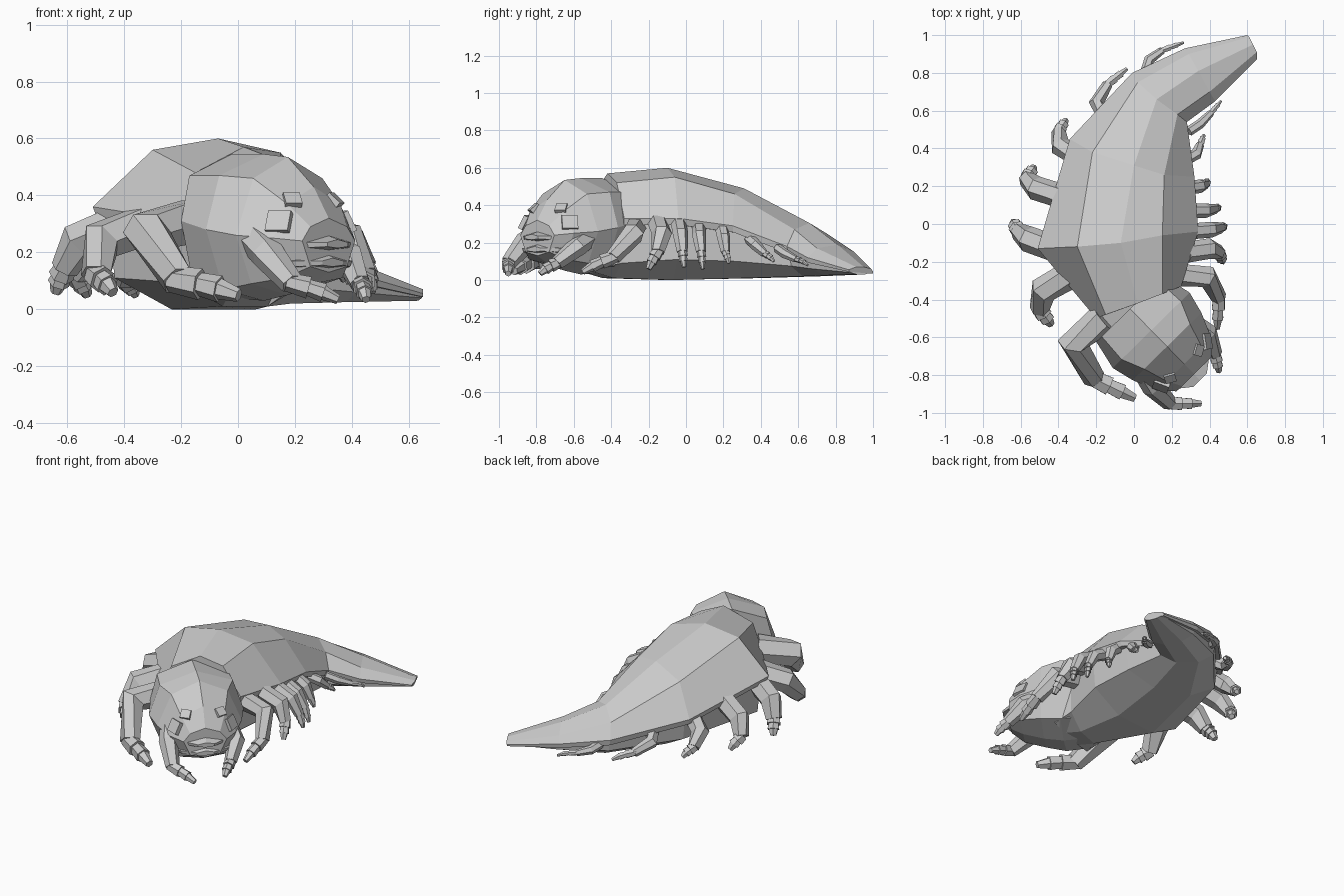
import bpy, bmesh
from mathutils import Vector as V, Matrix


def mesh_object(name, bm):
    bmesh.ops.recalc_face_normals(bm, faces=bm.faces)
    me = bpy.data.meshes.new(name)
    bm.to_mesh(me)
    bm.free()
    ob = bpy.data.objects.new(name, me)
    bpy.context.collection.objects.link(ob)
    return ob


def loft(bm, rings):
    rows = [[bm.verts.new(p) for p in r] for r in rings]
    for a, b in zip(rows, rows[1:]):
        n = len(a)
        for i in range(n):
            j = (i + 1) % n
            bm.faces.new((a[i], a[j], b[j], b[i]))
    bm.faces.new(rows[0])
    bm.faces.new(rows[-1])


# Shell cross-sections, left rim over the back to right rim, front to tail
arches = [
    [(-.20, -.50, .31), (-.15, -.48, .48), (.02, -.42, .57), (.15, -.37, .52), (.25, -.33, .33)],
    [(-.51, -.13, .36), (-.30, -.12, .56), (-.07, -.10, .60), (.15, -.06, .55), (.34, -.04, .33)],
    [(-.34, .45, .25), (-.22, .38, .44), (0, .31, .49), (.16, .26, .46), (.32, .25, .29)],
    [(-.01, .80, .16), (.02, .75, .25), (.12, .66, .305), (.23, .58, .27), (.28, .54, .18)],
    [(.27, .93, .11), (.29, .90, .15), (.34, .81, .19), (.40, .70, .17), (.43, .65, .12)],
    [(.60, 1.0, .045), (.61, .99, .06), (.63, .95, .07), (.65, .91, .07), (.65, .87, .055)],
]
lows = [.09, .11, .10, .075, .06, .04]
bottoms = [.01, .0, .01, .02, .025, .03]

shell_rings, belly_rings = [], []
for arch, low, bot in zip(arches, lows, bottoms):
    pts = [V(p) for p in arch]
    c = (pts[0] + pts[-1]) / 2

    def inset(p, f, z):
        q = c.lerp(p, f)
        return V((q.x, q.y, z))
    l, r = pts[0], pts[-1]
    dz = min(.035, l.z * .25)
    shell_rings.append(pts + [inset(r, .97, r.z - dz), inset(l, .97, l.z - dz)])
    belly_rings.append([inset(l, .88, l.z), inset(l, .82, low), inset(l, .35, bot),
                        inset(r, .35, bot), inset(r, .84, low), inset(r, .88, r.z)])
# Belly reaches forward under the head
belly_rings.insert(0, [p + V((.02, -.13, .04 if p.z < .05 else -.03)) for p in belly_rings[0]])

bm = bmesh.new()
loft(bm, shell_rings)
mesh_object("shell", bm)
bm = bmesh.new()
loft(bm, belly_rings)
mesh_object("belly", bm)

# Head is symmetric about its own axis, turned towards the front right
F, S, O = V((.70, -.714, 0)), V((.714, .70, 0)), V((0, -.47, 0))


def head_point(u, v, z):
    return O + F * u + S * v + V((0, 0, z))


def head_ring(u, top, half, bottom):
    return ([head_point(u, 0, top)] + [head_point(u, v, z) for v, z in half] +
            [head_point(u, 0, bottom)] + [head_point(u, -v, z) for v, z in reversed(half)])


bm = bmesh.new()
loft(bm, [
    head_ring(-.03, .545, [(.21, .47), (.25, .31), (.19, .08)], .04),
    head_ring(.13, .545, [(.22, .47), (.285, .28), (.20, .07)], .03),
    head_ring(.25, .535, [(.17, .46), (.255, .26), (.18, .09)], .05),
    head_ring(.38, .43, [(.13, .37), (.20, .25), (.14, .11)], .09),
    head_ring(.455, .32, [(.09, .29), (.13, .24), (.09, .15)], .13),
])
head = mesh_object("head", bm)

# Upper lip and lower jaw
for name, z, tip in (("upper_lip", .235, .50), ("lower_jaw", .17, .475)):
    bm = bmesh.new()
    loft(bm, [head_ring(.34, z + .03, [(.20, z - .01), (.19, z - .03)], z - .03),
              head_ring(.43, z + .03, [(.14, z), (.13, z - .02)], z - .03),
              head_ring(tip, z + .01, [(.05, z), (.05, z - .015)], z - .02)])
    mesh_object(name, bm)

# Flat eyes lying on the head surface, two each side
for side in (-1, 1):
    for name, u, v, z, size in (("small_eye", .38, .105, .385, .06), ("large_eye", .375, .165, .305, .085)):
        _, p, n, _ = head.closest_point_on_mesh(head_point(u, side * v, z))
        rot = n.to_track_quat('Z', 'Y').to_matrix().to_4x4()
        bm = bmesh.new()
        bmesh.ops.create_cube(bm, size=1, matrix=Matrix.Translation(p) @ rot
                              @ Matrix.Diagonal((size, size * .9, .025, 1)))
        mesh_object(name, bm)


def segment(bm, a, b, ra, rb):
    d = (b - a).normalized()
    rot = d.to_track_quat('Z', 'Y').to_matrix().to_4x4()
    m = Matrix.Translation((a + b) / 2) @ rot
    bmesh.ops.create_cone(bm, cap_ends=True, segments=6, radius1=ra, radius2=rb,
                          depth=(b - a).length * 1.08, matrix=m)


def leg(name, coords, r):
    p = [V(coords[i:i + 3]) for i in range(0, 12, 3)]
    bm = bmesh.new()
    # Upper leg and shin share a mitred knee
    rings = []
    dirs = [p[1] - p[0], p[2] - p[0], p[2] - p[1]]
    for q, d, k in zip(p, dirs, (1.0, 1.0, .7)):
        rot = d.to_track_quat('Z', 'Y').to_matrix()
        rings.append([q + rot @ (V((x, y, 0)) * r * k) for x, y in
                      ((1, 0), (.5, .87), (-.5, .87), (-1, 0), (-.5, -.87), (.5, -.87))])
    loft(bm, rings)
    # Foot of three stepped joints, each flaring before the next
    joints = [p[2].lerp(p[3], t) + V((0, 0, h)) for t, h in ((-.1, 0), (.35, .006), (.68, .006), (1, 0))]
    for i, (ra, rb) in enumerate(((.55, .66), (.48, .56), (.45, .28))):
        segment(bm, joints[i], joints[i + 1], r * ra, r * rb)
    mesh_object(name, bm)


# Legs: hip, knee, ankle, tip
left = [
    (-.16, -.50, .31, -.32, -.63, .27, -.21, -.82, .10, 0, -.92, .05),
    (-.34, -.27, .29, -.48, -.35, .24, -.50, -.45, .12, -.44, -.53, .06),
    (-.42, -.13, .30, -.56, -.08, .24, -.61, -.04, .14, -.64, .01, .06),
    (-.36, .14, .28, -.52, .19, .21, -.57, .24, .12, -.53, .30, .05),
    (-.30, .36, .22, -.39, .41, .17, -.40, .49, .10, -.36, .55, .05),
    (-.16, .58, .17, -.20, .64, .14, -.14, .74, .09, -.04, .82, .05),
    (.06, .80, .12, .08, .87, .10, .15, .92, .08, .26, .96, .05),
]
right = [
    (.03, -.74, .28, .10, -.86, .20, .19, -.95, .09, .35, -.95, .035),
    (.30, -.52, .23, .39, -.58, .18, .43, -.69, .09, .45, -.78, .035),
    (.23, -.27, .28, .39, -.28, .25, .45, -.39, .12, .44, -.55, .045),
    (.28, -.15, .30, .40, -.13, .25, .45, -.15, .15, .47, -.20, .06),
    (.29, -.04, .31, .41, -.03, .25, .46, -.02, .15, .48, -.01, .07),
    (.28, .07, .29, .38, .07, .24, .43, .08, .15, .45, .09, .06),
    (.28, .19, .28, .35, .20, .23, .38, .21, .15, .39, .23, .09),
    (.27, .34, .22, .33, .37, .19, .35, .42, .14, .37, .47, .10),
    (.29, .49, .17, .35, .53, .14, .41, .59, .11, .46, .65, .08),
]
for i, (c, r) in enumerate(zip(left, (.085, .075, .07, .065, .055, .04, .028))):
    leg(f"left_leg_{i + 1}", c, r)
for i, (c, r) in enumerate(zip(right, (.06, .055, .06, .055, .042, .038, .036, .031, .026))):
    leg(f"right_leg_{i + 1}", c, r)
